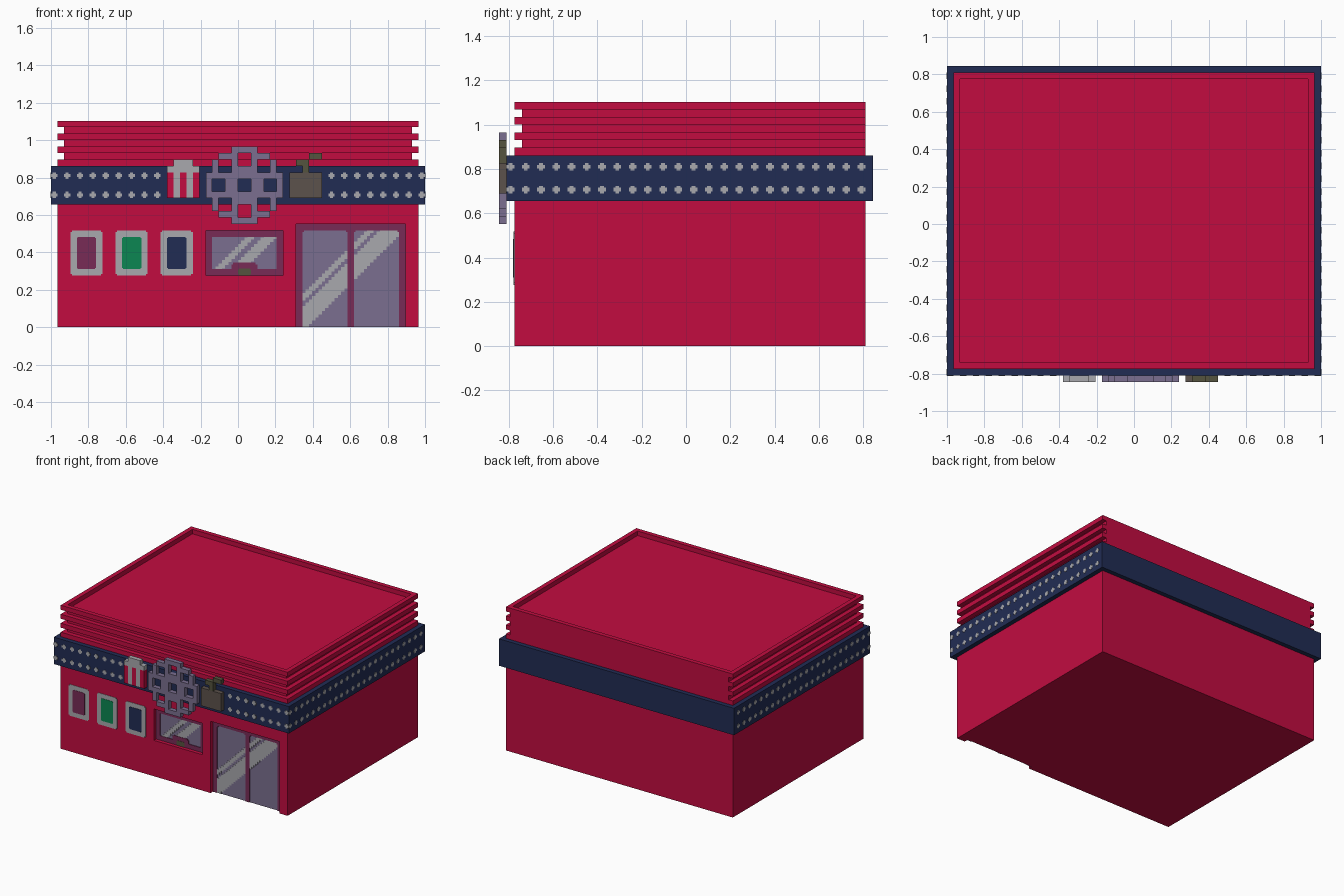
import bpy, bmesh

if "Cube" in bpy.data.objects:
    bpy.data.objects.remove(bpy.data.objects["Cube"], do_unlink=True)

U = 2 / 58          # one block of the building
FRONT = -22.5       # front wall, in blocks
BACK = 23.5


def material(name, hexcode):
    def lin(c):
        return c / 12.92 if c <= 0.04045 else ((c + 0.055) / 1.055) ** 2.4
    rgb = [lin(int(hexcode[i:i + 2], 16) / 255) for i in (0, 2, 4)]
    m = bpy.data.materials.new(name)
    m.use_nodes = True
    m.diffuse_color = (*rgb, 1)
    bsdf = m.node_tree.nodes["Principled BSDF"]
    bsdf.inputs["Base Color"].default_value = (*rgb, 1)
    bsdf.inputs["Roughness"].default_value = 0.8
    return m


RED = material("red", "C20C40")
NAVY = material("navy", "212C54")
GREY = material("light_grey", "A9A9AD")
MAUVE = material("mauve", "7B6F90")
PLUM = material("plum", "782B56")
GREEN = material("green", "0C8652")
BROWN = material("brown", "5C524C")
OLIVE = material("olive", "55533F")


def finish(name, bm, mat):
    bmesh.ops.recalc_face_normals(bm, faces=bm.faces[:])
    bmesh.ops.scale(bm, vec=(U, U, U), verts=bm.verts[:])
    me = bpy.data.meshes.new(name)
    bm.to_mesh(me)
    bm.free()
    me.materials.append(mat)
    ob = bpy.data.objects.new(name, me)
    bpy.context.scene.collection.objects.link(ob)
    return ob


def boxes(name, mat, items):
    """Boxes given as (x0, x1, y0, y1, z0, z1) in blocks."""
    bm = bmesh.new()
    for x0, x1, y0, y1, z0, z1 in items:
        for v in bmesh.ops.create_cube(bm, size=1)["verts"]:
            v.co = (x1 if v.co.x > 0 else x0, y1 if v.co.y > 0 else y0,
                    z1 if v.co.z > 0 else z0)
    return finish(name, bm, mat)


def plates(name, mat, polys, place, depth):
    """Thin plates from 2D outlines; place(u, v, d) puts them on a wall."""
    bm = bmesh.new()
    for poly in polys:
        low = [bm.verts.new(place(u, v, 0)) for u, v in poly]
        top = [bm.verts.new(place(u, v, depth)) for u, v in poly]
        bm.faces.new(low)
        bm.faces.new(top)
        for i in range(len(poly)):
            j = (i + 1) % len(poly)
            bm.faces.new((low[i], low[j], top[j], top[i]))
    return finish(name, bm, mat)


def rect(x0, x1, z0, z1):
    return [(x0, z0), (x1, z0), (x1, z1), (x0, z1)]


def notched(x0, x1, z0, z1, c=0.25):
    """Rectangle with a small square step cut from each corner."""
    return [(x0 + c, z0), (x1 - c, z0), (x1 - c, z0 + c), (x1, z0 + c),
            (x1, z1 - c), (x1 - c, z1 - c), (x1 - c, z1), (x0 + c, z1),
            (x0 + c, z1 - c), (x0, z1 - c), (x0, z0 + c), (x0 + c, z0 + c)]


def streak(x0, x1, z0, z1, s0, s1, step=0.5):
    """Stepped diagonal reflection clipped to a pane."""
    out = []
    for i in range(int((x1 - x0) / step)):
        x = x0 + i * step
        a, b = max(z0, x + s0), min(z1, x + s1)
        if b - a > 0.05:
            out.append(rect(x, x + step, a, b))
    return out


def front(y):
    return lambda u, v, d: (u, y - d, v)


# Walls with door and window recesses
walls = boxes("walls", RED, [(-28, 28, FRONT, BACK, 0, 19)])
cutter = boxes("recess_cutter", RED, [(9, 26, FRONT - 1, FRONT + 1, -1, 16),
                                      (-5, 7, FRONT - 1, FRONT + 1, 8, 15)])
cutter.hide_render = True
mod = walls.modifiers.new("recesses", 'BOOLEAN')
mod.operation = 'DIFFERENCE'
mod.solver = 'EXACT'
mod.object = cutter
bpy.context.view_layer.objects.active = walls
bpy.ops.object.modifier_apply(modifier=mod.name)
bpy.data.objects.remove(cutter, do_unlink=True)

# Ribbed upper storey: every other course is set back, except at the rear
courses = []
for z in range(25, 31):
    s = 1 - z % 2
    courses.append((-28 + s, 28 - s, FRONT + s, BACK, z, z + 1))
boxes("ribbed_top", RED, courses)
boxes("parapet", RED, [(-28, 28, FRONT, FRONT + 1, 31, 32),
                       (-28, 28, BACK - 1, BACK, 31, 32),
                       (-28, -27, FRONT + 1, BACK - 1, 31, 32),
                       (27, 28, FRONT + 1, BACK - 1, 31, 32),
                       (-27, 27, FRONT + 1, BACK - 1, 30.9, 31)])

# Marquee band with rows of bulbs on the front and sides
boxes("marquee_band", NAVY, [(-29, 29, FRONT - 1, BACK + 1, 19, 25)])


def bulbs(centres):
    return [notched(c - .5, c + .5, z, z + 1) for c in centres for z in (20, 23)]


T = 0.06
plates("front_bulbs", GREY, bulbs([-28.5 + 2 * i for i in range(9)] +
                                  [14.5 + 2 * i for i in range(8)]),
       front(FRONT - 1), T)
side = bulbs(range(-23, 24, 2))
plates("left_bulbs", GREY, side, lambda u, v, d: (29 + d, u, v), T)
plates("right_bulbs", GREY, side, lambda u, v, d: (-29 - d, u, v), T)

# Posters
for label, x, mat in (("plum", -26, PLUM), ("green", -19, GREEN), ("navy", -12, NAVY)):
    plates(label + "_poster_frame", GREY, [notched(x, x + 5, 8, 15)], front(FRONT), 0.08)
    plates(label + "_poster", mat, [notched(x + 1, x + 4, 9, 14, 0.15)],
           front(FRONT), 0.14)

# Double door
IN = FRONT + 1
plates("door_glass", MAUVE, [rect(10, 17, 0, 15), rect(18, 25, 0, 15)], front(IN), 0.06)
plates("door_shine", GREY,
       [p for x in (10, 18) for s in ((-10.5, -6.7), (-5.9, -4.7))
        for p in streak(x, x + 7, 0, 15, *s)], front(IN), 0.12)
corners = [rect(x, x + .25, 14.75, 15) for x in (10, 16.75, 18, 24.75)]
plates("door_frame", PLUM, [rect(9, 10, 0, 15), rect(17, 18, 0, 15),
                            rect(25, 26, 0, 15), rect(9, 26, 15, 16)] + corners,
       front(IN), 0.2)

# Ticket window
plates("window_glass", MAUVE, [rect(-4, 6, 9, 14)], front(IN), 0.06)
plates("window_shine", GREY, streak(-4, 6, 9, 14, 11.6, 12.9) +
       streak(-4, 6, 9, 14, 8.2, 10.4), front(IN), 0.12)
plates("window_frame", PLUM, [rect(-5, 7, 8, 9), rect(-5, 7, 14, 15),
                              rect(-5, -4, 9, 14), rect(6, 7, 9, 14)], front(IN), 0.2)
plates("window_counter", PLUM, [[(-1, 9), (3, 9), (3, 9.75), (2.75, 9.75), (2.75, 10),
                                 (-.75, 10), (-.75, 9.75), (-1, 9.75)]], front(IN), 0.2)
plates("ticket_tray", OLIVE, [notched(0, 2, 8, 9.1, 0.15)], front(IN), 0.26)

# Film reel sign: stepped disc with a three by three set of holes
SIGN = FRONT - 1
spans = [4, 2, 1, 1, 0, 0]
spans += spans[::-1]
holes = set()
for u0, v0 in [(5, 5), (1, 5), (9, 5), (5, 1), (5, 9), (2, 2), (2, 8), (8, 2), (8, 8)]:
    holes |= {(u0 + i, v0 + j) for i in (0, 1) for j in (0, 1)}
bm = bmesh.new()
grid = {}
for v, m in enumerate(spans):
    for u in range(m, 12 - m):
        if (u, v) in holes:
            continue
        quad = []
        for p in ((u, v), (u + 1, v), (u + 1, v + 1), (u, v + 1)):
            if p not in grid:
                grid[p] = bm.verts.new((p[0] - 5, SIGN, p[1] + 16))
            quad.append(grid[p])
        bm.faces.new(quad)
ext = bmesh.ops.extrude_face_region(bm, geom=bm.faces[:], use_keep_orig=True)
bmesh.ops.translate(bm, vec=(0, -1, 0),
                    verts=[g for g in ext["geom"] if isinstance(g, bmesh.types.BMVert)])
finish("film_reel_sign", bm, MAUVE)

# Popcorn sign
y0, y1 = SIGN - 1, SIGN
boxes("popcorn_bucket", RED, [(x, x + 1, y0, y1, 20, 24) for x in (-11, -9, -7)])
boxes("popcorn_stripes", GREY, [(x, x + 1, y0, y1, 20, 24) for x in (-10, -8)])
boxes("popcorn", GREY, [(-11, -6, y0, y1, 24, 25), (-10, -7, y0, y1, 25, 26)])

# Drink sign with a bent straw
boxes("drink_cup", BROWN, [(8, 13, y0, y1, 20, 24)])
boxes("drink_straw", OLIVE, [(10, 11, y0, y1, 24, 25), (9, 11, y0, y1, 25, 26),
                             (11, 13, y0, y1, 26, 27)])
